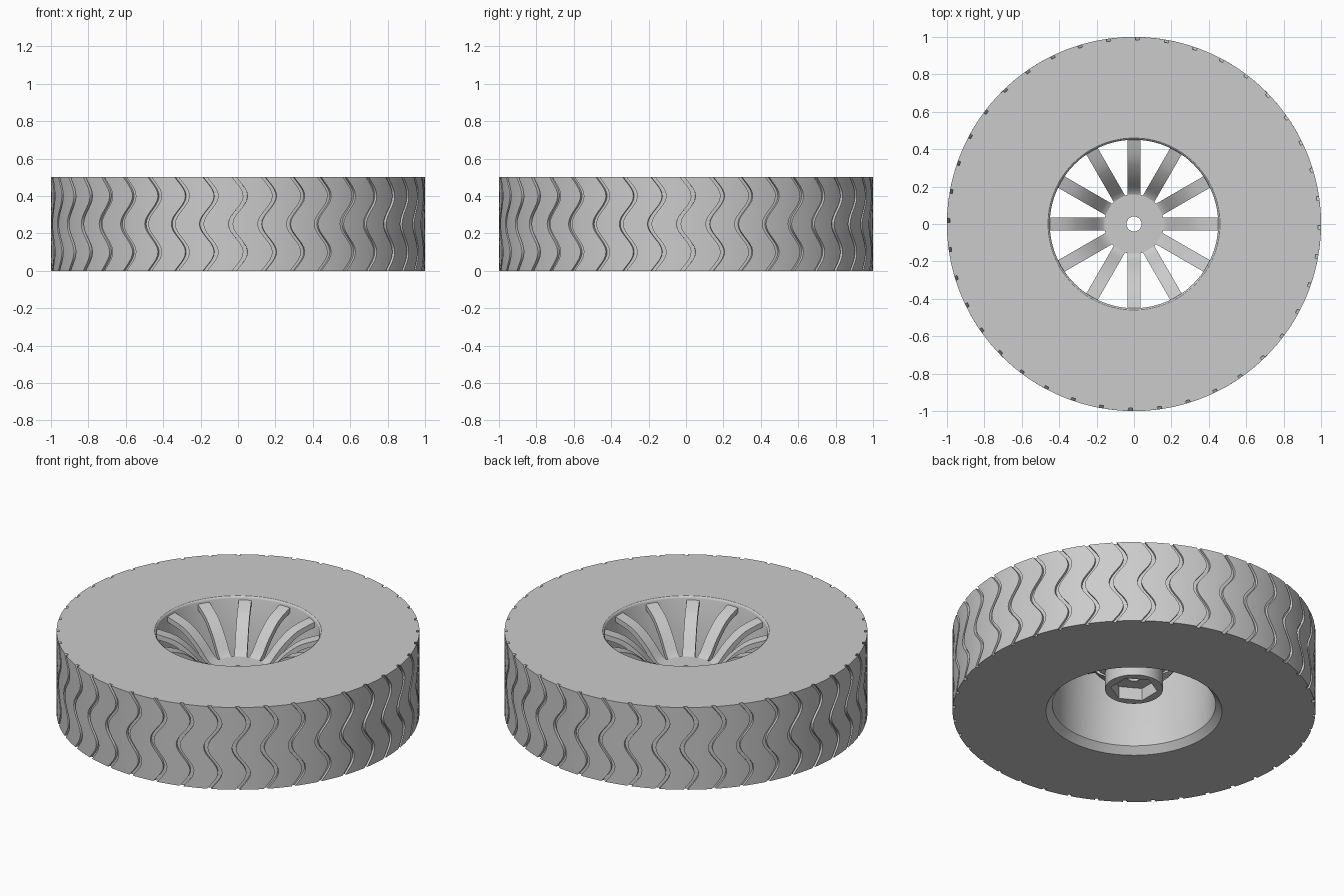
import bpy, bmesh, math
from mathutils import Matrix, Vector

cube = bpy.data.objects.get("Cube")
if cube:
    bpy.data.objects.remove(cube)

GREY = (0.6, 0.6, 0.6, 1)
mat = bpy.data.materials.new("plain grey")
mat.use_nodes = True
mat.diffuse_color = GREY
mat.node_tree.nodes["Principled BSDF"].inputs["Base Color"].default_value = GREY

HEIGHT, RADIUS, BORE = 0.5, 1.0, 0.45
GROOVES, SPOKES = 40, 12
HALF_GROOVE, GROOVE_DEPTH = 0.011, 0.015


def finish(name, bm):
    bmesh.ops.remove_doubles(bm, verts=bm.verts, dist=1e-5)
    bmesh.ops.recalc_face_normals(bm, faces=bm.faces)
    mesh = bpy.data.meshes.new(name)
    bm.to_mesh(mesh)
    bm.free()
    mesh.materials.append(mat)
    obj = bpy.data.objects.new(name, mesh)
    bpy.context.collection.objects.link(obj)
    bpy.ops.object.select_all(action='DESELECT')
    bpy.context.view_layer.objects.active = obj
    obj.select_set(True)
    bpy.ops.object.shade_smooth_by_angle(angle=math.radians(30))
    return obj


def closed_grid(bm, columns):
    """Skin a ring of closed cross-sections."""
    cols = [[bm.verts.new(p) for p in col] for col in columns]
    for a, b in zip(cols, cols[1:] + cols[:1]):
        for i in range(len(a)):
            j = (i + 1) % len(a)
            bm.faces.new((a[i], b[i], b[j], a[j]))


def polar(r, angle, z):
    return (r * math.cos(angle), r * math.sin(angle), z)


def wave(z):
    return -0.04 * math.cos(math.tau * (z - HEIGHT / 2) / 0.3)


# Tyre: one cross-section swept round, with wavy grooves across the tread
ROWS = 24
pitch = math.tau / GROOVES
floor_r = RADIUS - GROOVE_DEPTH
tread_z = [HEIGHT * i / ROWS for i in range(ROWS + 1)]
inner = [(floor_r, HEIGHT), (BORE + 0.01, HEIGHT), (BORE + 0.004, HEIGHT - 0.004),
         (BORE, HEIGHT - 0.012), (BORE, 0.04), (BORE + 0.035, 0), (floor_r, 0)]
section = [(-HALF_GROOVE, RADIUS), (-HALF_GROOVE, floor_r),
           (HALF_GROOVE, floor_r), (HALF_GROOVE, RADIUS)]
section += [(HALF_GROOVE + (pitch - 2 * HALF_GROOVE) * k / 4, RADIUS) for k in (1, 2, 3)]
columns = []
for g in range(GROOVES):
    for offset, r in section:
        base = g * pitch + offset
        col = [polar(r, base + wave(z), z) for z in tread_z]
        col += [polar(ri, base + wave(HEIGHT), z) for ri, z in inner]
        columns.append(col)
bm = bmesh.new()
closed_grid(bm, columns)
finish("tyre", bm)

# Hub: round outside, axle hole, hexagonal socket underneath
SIDES = 72
HUB_R, HOLE_R, HEX_R = 0.16, 0.04, 0.13
HUB_TOP, HUB_BOTTOM, SOCKET = 0.27, 0.14, 0.215
columns = []
for i in range(SIDES):
    a = math.tau * i / SIDES
    from_mid = a % (math.pi / 3) - math.pi / 6
    hex_r = HEX_R * math.cos(math.pi / 6) / math.cos(from_mid)
    a += math.pi / 6
    columns.append([polar(HUB_R, a, HUB_BOTTOM), polar(HUB_R, a, HUB_TOP),
                    polar(HOLE_R, a, HUB_TOP), polar(HOLE_R, a, SOCKET),
                    polar(hex_r, a, SOCKET), polar(hex_r, a, HUB_BOTTOM)])
bm = bmesh.new()
closed_grid(bm, columns)
finish("hub", bm)

# Spokes: a flared bar from the hub up to the rim, repeated round the axis
WIDTH, THICK, STEPS = 0.07, 0.03, 14
path = [(0.14, 0.262), (0.18, 0.285), (0.23, 0.345), (0.28, 0.395),
        (0.35, 0.445), (0.455, 0.48)]


def spline(t):
    """Smooth curve through the path points."""
    k = min(int(t), len(path) - 2)
    p = [Vector(path[min(max(k + d, 0), len(path) - 1)]) for d in (-1, 0, 1, 2)]
    u = t - k
    return 0.5 * (2 * p[1] + (p[2] - p[0]) * u
                  + (2 * p[0] - 5 * p[1] + 4 * p[2] - p[3]) * u * u
                  + (3 * p[1] - p[0] - 3 * p[2] + p[3]) * u ** 3)


bm = bmesh.new()
curve = [spline((len(path) - 1) * i / STEPS) for i in range(STEPS + 1)]
rings = []
for i, c in enumerate(curve):
    along = (curve[min(i + 1, STEPS)] - curve[max(i - 1, 0)]).normalized()
    under = c + Vector((along.y, -along.x)) * THICK
    under.x = min(max(under.x, path[0][0]), path[-1][0])
    rings.append([bm.verts.new((p.x, s * WIDTH / 2, p.y))
                  for p, s in ((c, -1), (c, 1), (under, 1), (under, -1))])
for a, b in zip(rings, rings[1:]):
    for i in range(4):
        j = (i + 1) % 4
        bm.faces.new((a[i], a[j], b[j], b[i]))
bm.faces.new(rings[0])
bm.faces.new(rings[-1])
spoke = finish("spoke_1", bm)
for k in range(1, SPOKES):
    copy = bpy.data.objects.new(f"spoke_{k + 1}", spoke.data)
    copy.matrix_world = Matrix.Rotation(math.tau * k / SPOKES, 4, 'Z')
    bpy.context.collection.objects.link(copy)
